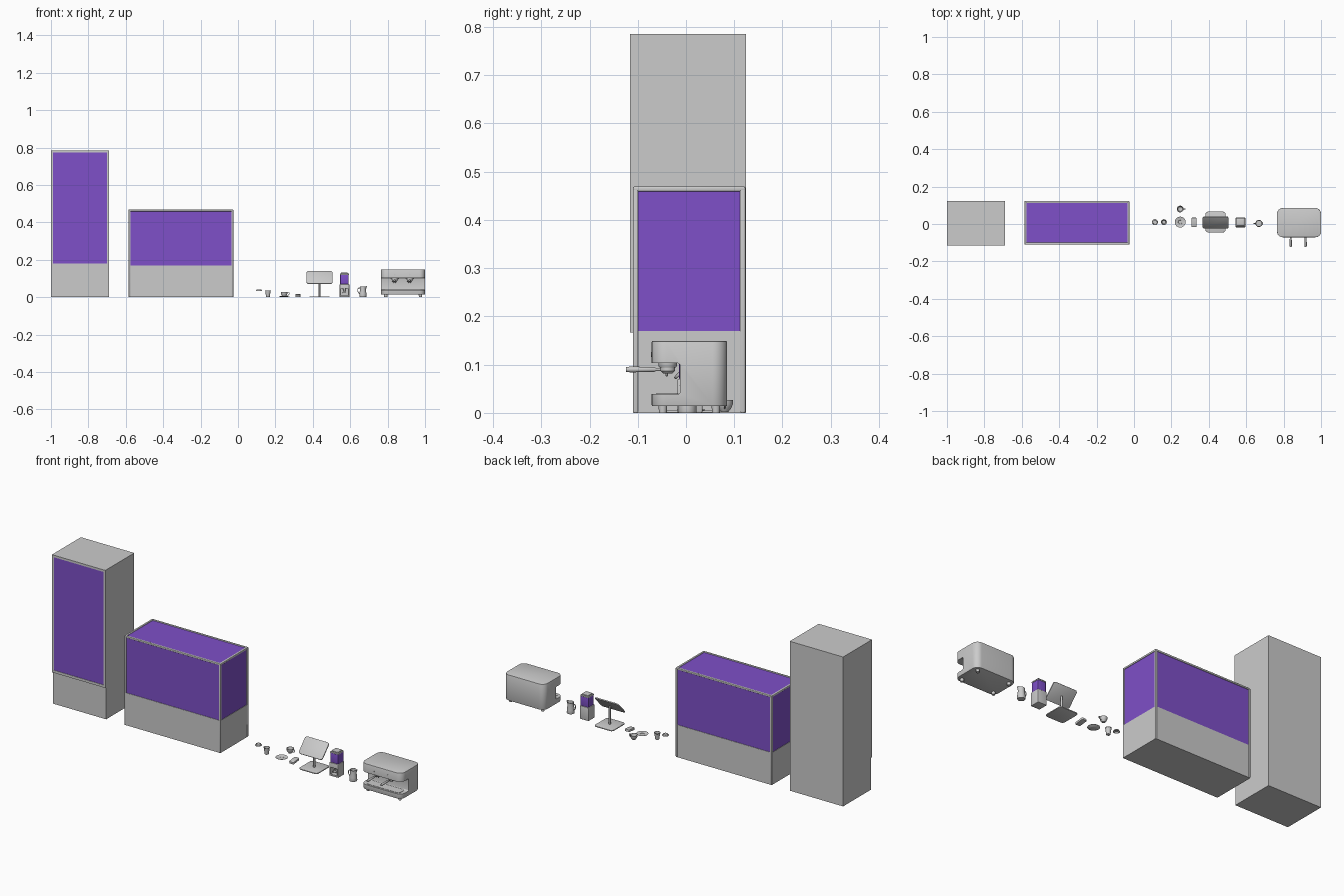
import bpy, bmesh, math
from mathutils import Vector, Matrix

if "Cube" in bpy.data.objects:
    bpy.data.objects.remove(bpy.data.objects["Cube"])

glass = bpy.data.materials.new("purple_glass")
glass.diffuse_color = (0.21, 0.08, 0.58, 1)
glass.use_nodes = True
glass.node_tree.nodes["Principled BSDF"].inputs["Base Color"].default_value = glass.diffuse_color


def finish(name, bm, mat=None, smooth=True):
    bmesh.ops.recalc_face_normals(bm, faces=bm.faces)
    me = bpy.data.meshes.new(name)
    bm.to_mesh(me)
    bm.free()
    ob = bpy.data.objects.new(name, me)
    bpy.context.collection.objects.link(ob)
    if mat:
        me.materials.append(mat)
    if smooth:
        activate(ob)
        bpy.ops.object.shade_smooth_by_angle(angle=math.radians(35))
    return ob


def activate(ob):
    bpy.ops.object.select_all(action='DESELECT')
    ob.select_set(True)
    bpy.context.view_layer.objects.active = ob


def box(name, x, y, z, bevel=0, mat=None):
    """Box from (min, max) ranges."""
    bm = bmesh.new()
    bmesh.ops.create_cube(bm, size=1)
    for v in bm.verts:
        v.co = [r[0] if c < 0 else r[1] for c, r in zip(v.co, (x, y, z))]
    if bevel:
        bmesh.ops.bevel(bm, geom=bm.edges[:], offset=bevel, segments=3, profile=0.5, affect='EDGES')
    return finish(name, bm, mat, bevel > 0)


def slab(name, x, y, z, radius, matrix=None, edge=0):
    """Rounded rectangle extruded upwards."""
    bm = bmesh.new()
    n, pts = 8, []
    for k, (cx, cy) in enumerate([(x[1] - radius, y[1] - radius), (x[0] + radius, y[1] - radius),
                                  (x[0] + radius, y[0] + radius), (x[1] - radius, y[0] + radius)]):
        for i in range(n + 1):
            a = (k + i / n) * math.pi / 2
            pts.append(bm.verts.new((cx + radius * math.cos(a), cy + radius * math.sin(a), z[0])))
    face = bm.faces.new(pts)
    ext = bmesh.ops.extrude_face_region(bm, geom=[face])
    bmesh.ops.translate(bm, vec=(0, 0, z[1] - z[0]), verts=[v for v in ext['geom'] if isinstance(v, bmesh.types.BMVert)])
    if edge:
        rim = [e for e in bm.edges if abs(e.verts[0].co.z - e.verts[1].co.z) < 1e-6]
        bmesh.ops.bevel(bm, geom=rim, offset=edge, segments=2, profile=0.5, affect='EDGES')
    if matrix:
        bm.transform(matrix)
    return finish(name, bm)


def lathe(name, centre, profile, steps=40, matrix=None):
    """Profile of (radius, height) turned about z."""
    bm = bmesh.new()
    vs = [bm.verts.new((r, 0, z)) for r, z in profile]
    es = [bm.edges.new(p) for p in zip(vs, vs[1:])]
    bmesh.ops.spin(bm, geom=vs + es, cent=(0, 0, 0), axis=(0, 0, 1), angle=2 * math.pi, steps=steps)
    bmesh.ops.remove_doubles(bm, verts=bm.verts[:], dist=1e-5)
    bm.transform(Matrix.Translation(centre) @ (matrix or Matrix()))
    return finish(name, bm)


def tube(name, points, radius):
    cu = bpy.data.curves.new(name, 'CURVE')
    cu.dimensions, cu.bevel_depth, cu.bevel_resolution = '3D', radius, 3
    cu.use_fill_caps = True
    sp = cu.splines.new('BEZIER')
    sp.bezier_points.add(len(points) - 1)
    for b, p in zip(sp.bezier_points, points):
        b.co = p
        b.handle_left_type = b.handle_right_type = 'AUTO'
    ob = bpy.data.objects.new(name, cu)
    bpy.context.collection.objects.link(ob)
    activate(ob)
    bpy.ops.object.convert(target='MESH')


def cut(ob, cutter):
    mod = ob.modifiers.new("cut", 'BOOLEAN')
    mod.operation, mod.object, mod.solver = 'DIFFERENCE', cutter, 'EXACT'
    activate(ob)
    bpy.ops.object.modifier_apply(modifier=mod.name)
    bpy.data.objects.remove(cutter)
    bpy.ops.object.shade_smooth_by_angle(angle=math.radians(35))


FRONT = Matrix.Rotation(math.pi / 2, 4, 'X')  # turns z to face -y

# Upright fridge with glass door
box("fridge_body", (-1, -0.69), (-0.109, 0.124), (0, 0.785))
for i, x in enumerate([(-1, -0.989), (-0.701, -0.69)]):
    box(f"fridge_door_stile_{i}", x, (-0.116, -0.109), (0.167, 0.785))
for i, z in enumerate([(0.167, 0.18), (0.774, 0.785)]):
    box(f"fridge_door_rail_{i}", (-0.989, -0.701), (-0.116, -0.109), z)
box("fridge_door_glass", (-0.989, -0.701), (-0.114, -0.108), (0.18, 0.774), mat=glass)

# Glass display counter
X, Y, T = (-0.585, -0.025), (-0.11, 0.123), 0.011
box("counter_base", (X[0] + .001, X[1] - .001), (Y[0] + .001, Y[1] - .001), (0, 0.17))
box("counter_glass", (X[0] + .003, X[1] - .003), (Y[0] + .003, Y[1] - .003), (0.169, 0.466), mat=glass)
ends = [(X[0], X[0] + T), (X[1] - T, X[1])]
sides = [(Y[0], Y[0] + T), (Y[1] - T, Y[1])]
for i, x in enumerate(ends):
    box(f"counter_end_rail_{i}", x, Y, (0.459, 0.469), 0.003)
    for j, y in enumerate(sides):
        box(f"counter_post_{i}{j}", x, y, (0, 0.469), 0.003)
for j, y in enumerate(sides):
    box(f"counter_long_rail_{j}", X, y, (0.459, 0.469), 0.003)

# Takeaway cup lid and paper cup
lathe("cup_lid", (0.112, 0.01, 0.033), [(0.0145, 0), (0.0158, 0), (0.0158, 0.002), (0.014, 0.0025), (0.0125, 0.0075),
                                        (0.011, 0.0075), (0.0105, 0.006), (0, 0.006)])
lathe("paper_cup", (0.16, 0.01, 0), [(0, 0), (0.0095, 0), (0.0143, 0.032), (0.0155, 0.033), (0.0155, 0.035),
                                     (0.0138, 0.035), (0.0093, 0.002), (0, 0.002)])

# Saucer and coffee cup
lathe("saucer", (0.247, 0.01, 0), [(0, 0.001), (0.015, 0), (0.018, 0.001), (0.029, 0.006), (0.029, 0.007),
                                   (0.018, 0.003), (0.011, 0.003), (0.010, 0.002), (0, 0.002)])
lathe("coffee_cup", (0.247, 0.08, 0.002), [(0, 0), (0.008, 0), (0.009, 0.002), (0.014, 0.008), (0.017, 0.016),
                                           (0.018, 0.025), (0.0168, 0.025), (0.0155, 0.016), (0.012, 0.008), (0, 0.003)])
tube("coffee_cup_handle", [(0.263, 0.08, 0.024), (0.274, 0.08, 0.022), (0.272, 0.08, 0.014), (0.260, 0.08, 0.010)], 0.0017)

# Card reader, raised towards the back
tilt = Matrix.Translation((0, 0, 0.006)) @ Matrix.Rotation(math.radians(7), 4, 'X')
slab("card_reader", (0.307, 0.334), (-0.016, 0.034), (-0.004, 0.007), 0.005, tilt, 0.001)
box("card_reader_screen", (0.311, 0.330), (0.012, 0.029), (0.007, 0.011))

# Till stand with tilted tablet
slab("till_base", (0.382, 0.490), (-0.045, 0.066), (0, 0.005), 0.015, None, 0.001)
tube("till_pole", [(0.436, 0.01, 0.004), (0.436, 0.01, 0.05), (0.436, 0.01, 0.098)], 0.005)
lean = Matrix.Translation((0.436, 0.008, 0.105)) @ Matrix.Rotation(math.radians(47), 4, 'X')
slab("till_tablet", (-0.069, 0.069), (-0.046, 0.046), (-0.003, 0.003), 0.012, lean, 0.001)

# Coffee grinder with glass hopper
body = box("grinder_body", (0.543, 0.595), (-0.018, 0.034), (0, 0.07), 0.003)
cut(body, box("grinder_cutter", (0.551, 0.587), (-0.04, 0.008), (0.010, 0.046)))
lathe("grinder_spout", (0.569, -0.006, 0.03), [(0, 0), (0.004, 0), (0.008, 0.017)], 20)
box("grinder_fork", (0.560, 0.578), (-0.016, 0.009), (0.022, 0.026), 0.001)
box("grinder_hopper", (0.546, 0.592), (-0.014, 0.031), (0.069, 0.12), 0.002, glass)
box("grinder_lid", (0.545, 0.593), (-0.015, 0.032), (0.119, 0.126), 0.002)
box("grinder_lid_top", (0.550, 0.588), (-0.010, 0.027), (0.125, 0.131), 0.002)

# Milk pitcher with spout
jug = lathe("pitcher", (0.668, 0.003, 0), [(0, 0), (0.018, 0), (0.019, 0.003), (0.0185, 0.02), (0.0155, 0.04),
                                           (0.016, 0.057), (0.015, 0.057), (0.0145, 0.04), (0.0175, 0.02), (0.017, 0.002), (0, 0.002)])
for v in jug.data.vertices:
    f = max(0, v.co.z - 0.042) / 0.015
    if v.co.x > 0.68 and abs(v.co.y - 0.003) < 0.007:
        v.co.x += 0.006 * f
        v.co.z += 0.002 * f
tube("pitcher_handle", [(0.653, 0.003, 0.050), (0.643, 0.003, 0.047), (0.641, 0.003, 0.03), (0.650, 0.003, 0.018)], 0.002)

# Espresso machine: rounded body with a through recess at the front
body = slab("espresso_body", (0.765, 1.0), (-0.071, 0.085), (0.014, 0.149), 0.03, None, 0.002)
cut(body, box("espresso_cutter", (0.7, 1.1), (-0.12, -0.012), (0.039, 0.103), 0.005))
slab("drip_tray", (0.785, 0.98), (-0.062, -0.016), (0.037, 0.0405), 0.012)
for x in (0.79, 0.975):
    for y in (-0.048, 0.062):
        lathe("espresso_foot", (x, y, 0), [(0, 0), (0.008, 0), (0.009, 0.015), (0, 0.015)], 24)
for i, x in enumerate((0.838, 0.918)):
    lathe(f"group_head_{i}", (x, -0.038, 0.094), [(0, 0), (0.017, 0), (0.019, 0.003), (0.019, 0.012)])
    lathe(f"filter_basket_{i}", (x, -0.038, 0.082), [(0, 0), (0.010, 0), (0.015, 0.005), (0.015, 0.013)])
    lathe(f"filter_handle_{i}", (x, -0.05, 0.09), [(0, 0), (0.0035, 0), (0.0035, 0.013), (0.005, 0.016), (0.006, 0.065),
                                                   (0.005, 0.074), (0, 0.074)], 20, FRONT)
    tube(f"filter_spout_{i}", [(x - 0.008, -0.04, 0.077), (x, -0.04, 0.083), (x + 0.008, -0.04, 0.077)], 0.0022)
    lathe(f"brew_button_{i}", (x, -0.07, 0.121), [(0, 0.003), (0.005, 0.003), (0.005, 0)], 20, FRONT)
